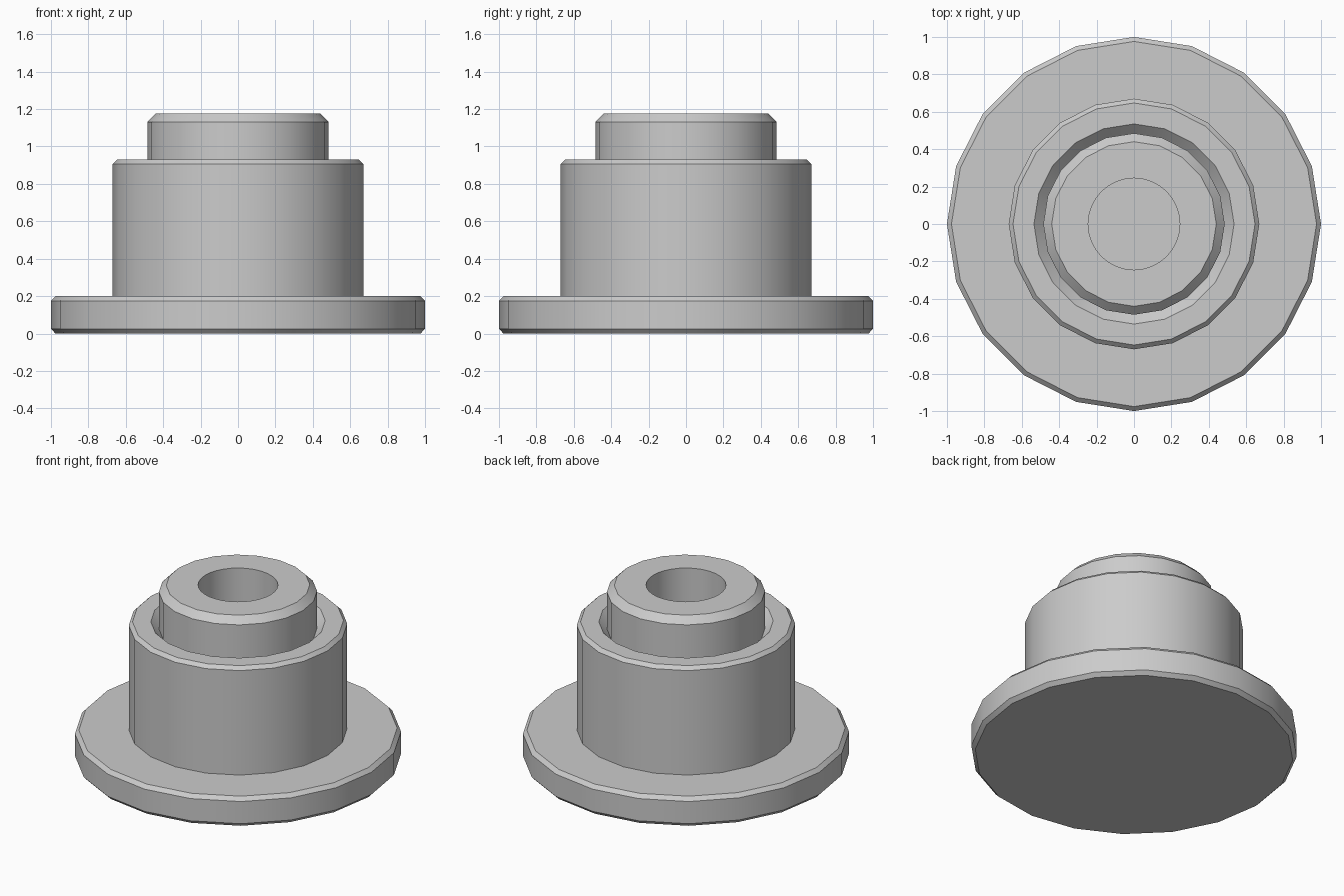
import bpy, bmesh
from math import cos, sin, pi, radians

if "Cube" in bpy.data.objects:
    bpy.data.objects.remove(bpy.data.objects["Cube"], do_unlink=True)

# One plain grey for the whole part
grey = bpy.data.materials.new("plain_grey")
grey.use_nodes = True
COLOUR = (0.6, 0.6, 0.6, 1)
grey.diffuse_color = COLOUR
grey.node_tree.nodes["Principled BSDF"].inputs["Base Color"].default_value = COLOUR

SIDES, BORE_SIDES = 20, 32


def add_ring(bm, radius, z, sides):
    verts = [bm.verts.new((radius * cos(2 * pi * i / sides),
                           radius * sin(2 * pi * i / sides), z)) for i in range(sides)]
    return verts


def skin(bm, a, b):
    n = len(a)
    for i in range(n):
        j = (i + 1) % n
        bm.faces.new((a[i], a[j], b[j], b[i]))


def lathe(bm, profile, sides=SIDES):
    """Revolve (radius, height) points and return the rings."""
    rings = [add_ring(bm, r, z, sides) for r, z in profile]
    for a, b in zip(rings, rings[1:]):
        skin(bm, a, b)
    return rings


def loop_edges(bm, ring):
    return [bm.edges.get((ring[i - 1], ring[i])) for i in range(len(ring))]


def finish(bm, name):
    mesh = bpy.data.meshes.new(name)
    bm.to_mesh(mesh)
    bm.free()
    mesh.materials.append(grey)
    obj = bpy.data.objects.new(name, mesh)
    bpy.context.collection.objects.link(obj)
    bpy.ops.object.select_all(action="DESELECT")
    obj.select_set(True)
    bpy.context.view_layer.objects.active = obj
    bpy.ops.object.shade_smooth_by_angle(angle=radians(30))


# Base flange, chamfered on both rims
bm = bmesh.new()
rings = lathe(bm, [(0.976, 0), (1, 0.025), (1, 0.175), (0.976, 0.2)])
bm.faces.new(rings[0][::-1])
bm.faces.new(rings[-1])
finish(bm, "base_flange")

# Housing with an outer chamfer and a countersunk mouth
bm = bmesh.new()
lathe(bm, [(0.67, 0.2), (0.67, 0.907), (0.647, 0.93), (0.535, 0.93), (0.485, 0.88)])
finish(bm, "housing")

# Inner sleeve with a chamfered rim and a round bore down to the flange
bm = bmesh.new()
outer = lathe(bm, [(0.485, 0.88), (0.485, 1.13), (0.44, 1.175)])
bore = lathe(bm, [(0.245, 1.175), (0.245, 0.2)], BORE_SIDES)
bmesh.ops.bridge_loops(bm, edges=loop_edges(bm, outer[-1]) + loop_edges(bm, bore[0]))
bmesh.ops.recalc_face_normals(bm, faces=bm.faces[:])
# An open shell must still face outwards
bm.faces.ensure_lookup_table()
if bm.faces[0].normal.dot(bm.faces[0].calc_center_median()) < 0:
    bmesh.ops.reverse_faces(bm, faces=bm.faces[:])
finish(bm, "inner_sleeve")
